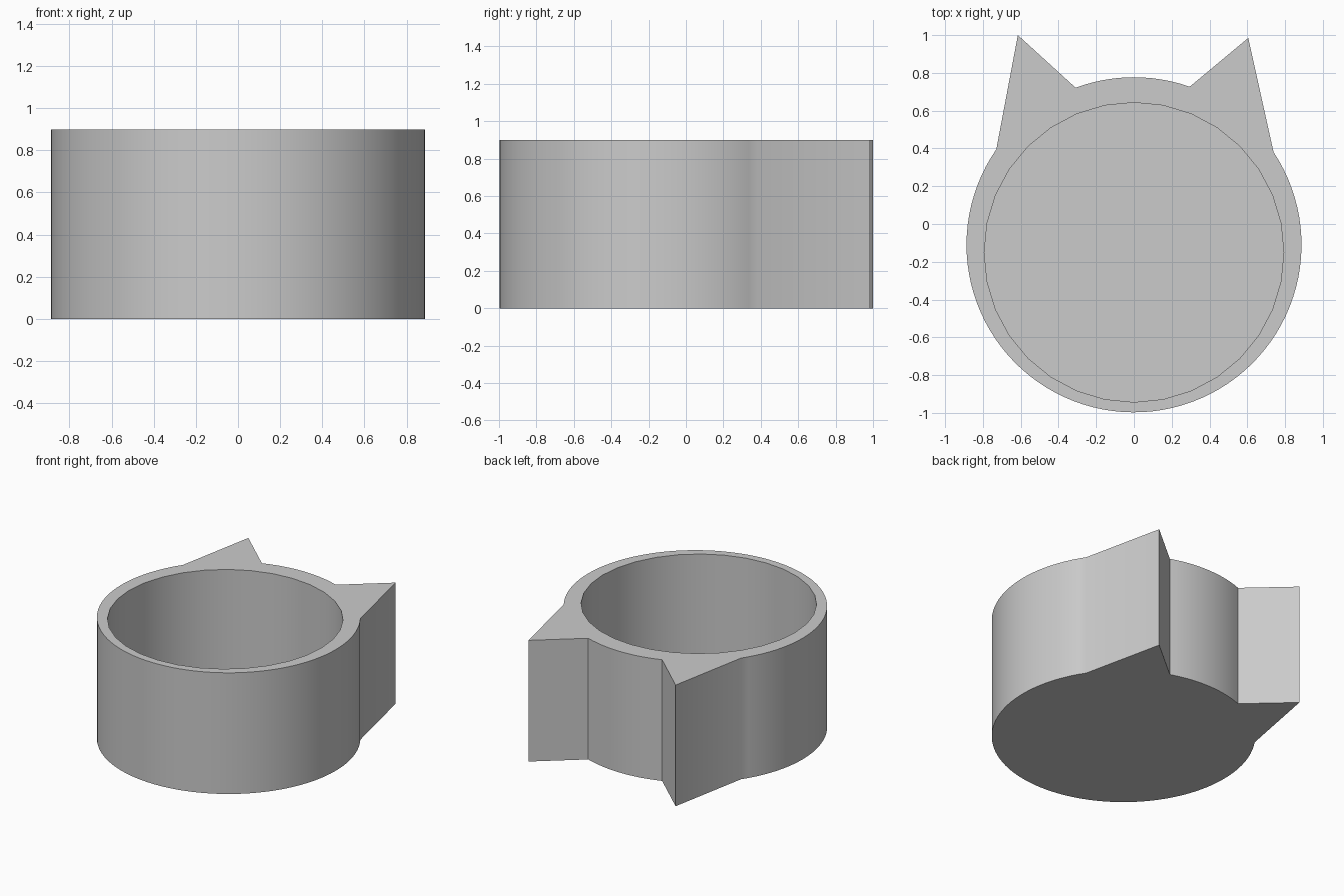
import bpy, bmesh, math

cube = bpy.data.objects.get("Cube")
if cube:
    bpy.data.objects.remove(cube, do_unlink=True)

HEIGHT, FLOOR = 0.9, 0.1
OUTER_Y, OUTER_R = -0.11, 0.887
INNER_Y, INNER_R, INNER_SIDES = -0.15, 0.793, 32

mat = bpy.data.materials.new("plain grey")
mat.use_nodes = True
GREY = (0.6, 0.6, 0.6, 1)
mat.diffuse_color = GREY
mat.node_tree.nodes["Principled BSDF"].inputs["Base Color"].default_value = GREY


def arc(start, end, count, radius, cy):
    """Points on a circle from start to end degrees, both included."""
    angles = [math.radians(start + (end - start) * i / count) for i in range(count + 1)]
    return [(radius * math.cos(a), cy + radius * math.sin(a)) for a in angles]


# Outline: top of the head, left-hand ear tip, round body, other ear tip
outline = arc(70.6, 110.4, 12, OUTER_R, OUTER_Y)
outline.append((-0.615, 1.0))
outline += arc(145.3, 393.6, 72, OUTER_R, OUTER_Y)
outline.append((0.605, 0.985))
hole = arc(0, 360, INNER_SIDES, INNER_R, INNER_Y)[:-1]

bm = bmesh.new()


def ring(points, z):
    return [bm.verts.new((x, y, z)) for x, y in points]


def loop_edges(verts):
    return [bm.edges.new((v, verts[i - 1])) for i, v in enumerate(verts)]


def wall(lower, upper):
    for i in range(len(lower)):
        bm.faces.new((lower[i - 1], lower[i], upper[i], upper[i - 1]))


# Rim between outline and hole
base, top = ring(outline, 0), ring(outline, HEIGHT)
floor, lip = ring(hole, FLOOR), ring(hole, HEIGHT)
rim_edges = loop_edges(top) + loop_edges(lip)
bmesh.ops.triangle_fill(bm, edges=rim_edges, use_beauty=True)

# Walls, underside and inner floor
wall(base, top)
wall(floor, lip)
bm.faces.new(base)
bm.faces.new(floor)
bmesh.ops.recalc_face_normals(bm, faces=bm.faces[:])

mesh = bpy.data.meshes.new("eared_bowl")
bm.to_mesh(mesh)
bm.free()
mesh.materials.append(mat)
bowl = bpy.data.objects.new("eared_bowl", mesh)
bpy.context.collection.objects.link(bowl)

bpy.ops.object.select_all(action="DESELECT")
bowl.select_set(True)
bpy.context.view_layer.objects.active = bowl
bpy.ops.object.shade_smooth_by_angle(angle=math.radians(30))
